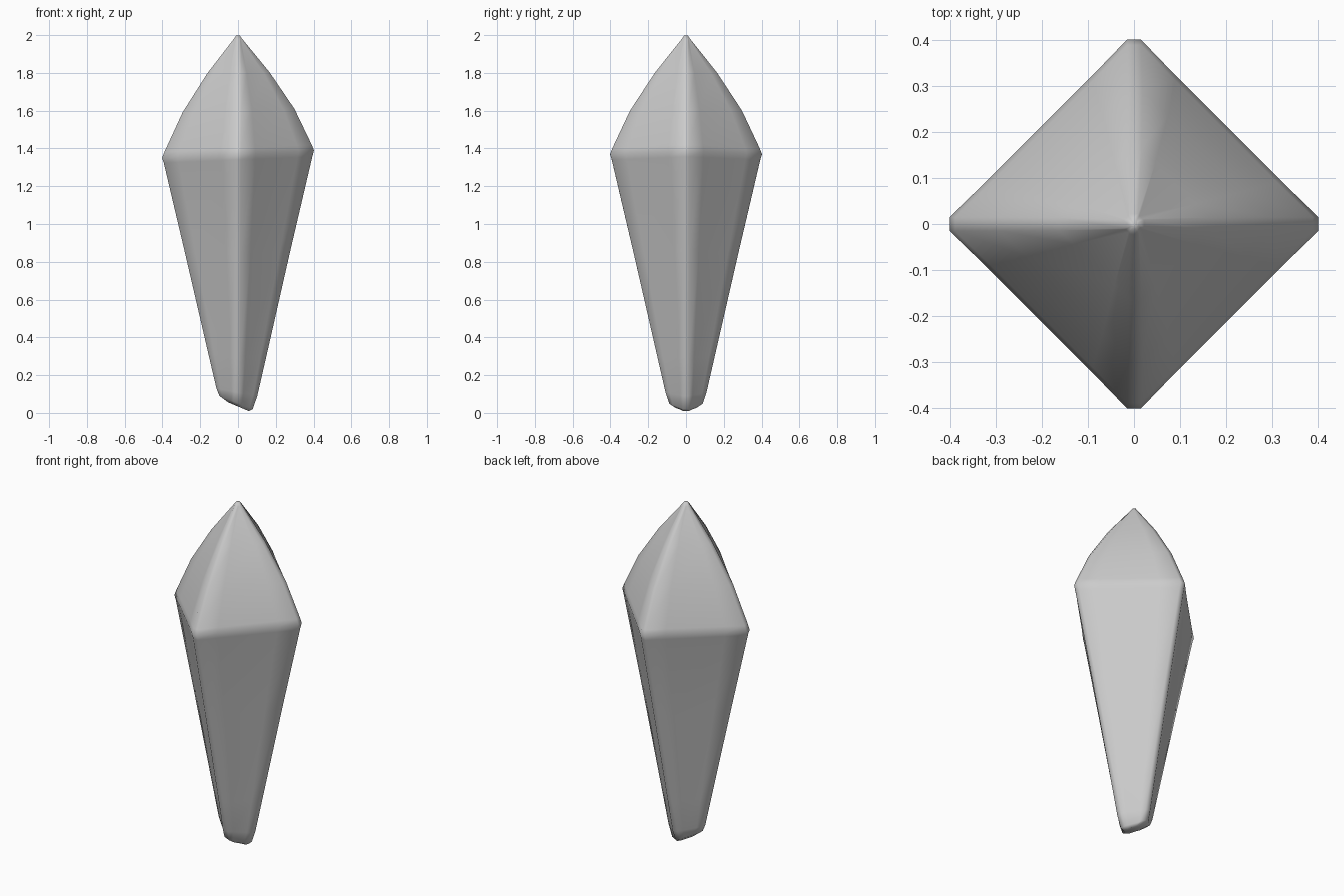
import bpy, bmesh, math

if "Cube" in bpy.data.objects:
    bpy.data.objects.remove(bpy.data.objects["Cube"])

stone = bpy.data.materials.new("grey stone")
stone.use_nodes = True
GREY = (0.6, 0.6, 0.6, 1)
stone.diffuse_color = GREY
stone.node_tree.nodes["Principled BSDF"].inputs["Base Color"].default_value = GREY

# Rings from the bottom up: height, radius, corner chamfer, tilt along x, shift along x
RINGS = [
    (0.033, 0.055, 0.016, -0.42, 0.002),
    (0.055, 0.088, 0.016, -0.40, -0.010),
    (0.11, 0.108, 0.016, -0.18, -0.006),
    (0.30, 0.152, 0.015, -0.06, -0.004),
    (0.85, 0.278, 0.015, 0.02, -0.002),
    (1.34, 0.393, 0.015, 0.04, 0),
    (1.37, 0.402, 0.015, 0.05, 0),
    (1.40, 0.390, 0.015, 0.05, 0),
    (1.60, 0.296, 0.015, 0.03, 0.003),
    (1.80, 0.165, 0.014, 0.02, 0.002),
    (1.98, 0.022, 0.009, 0, 0),
    (1.998, 0.010, 0.004, 0, 0),
]


def ring(bm, z, radius, chamfer, tilt, shift):
    """Square section with its corners on the axes, each corner cut flat."""
    verts = []
    for k in range(4):
        c, s = math.cos(k * math.pi / 2), math.sin(k * math.pi / 2)
        support = 0.2 * radius
        for u, v in ((radius - support, -support - chamfer * 0.8), (radius, -chamfer),
                     (radius, chamfer), (radius - support, support + chamfer * 0.8)):
            x, y = u * c - v * s, u * s + v * c
            verts.append(bm.verts.new((x + shift, y, z + tilt * x)))
    return verts


# Crystal body: bridge neighbouring rings and close the two ends
bm = bmesh.new()
rings = [ring(bm, *r) for r in RINGS]
for low, high in zip(rings, rings[1:]):
    for i in range(len(low)):
        j = (i + 1) % len(low)
        bm.faces.new((low[i], low[j], high[j], high[i]))
bm.faces.new(rings[0][::-1])
bm.faces.new(rings[-1])
for f in bm.faces:
    f.smooth = True
bmesh.ops.recalc_face_normals(bm, faces=bm.faces)

mesh = bpy.data.meshes.new("crystal_shard")
bm.to_mesh(mesh)
bm.free()
mesh.materials.append(stone)
shard = bpy.data.objects.new("crystal_shard", mesh)
bpy.context.collection.objects.link(shard)
